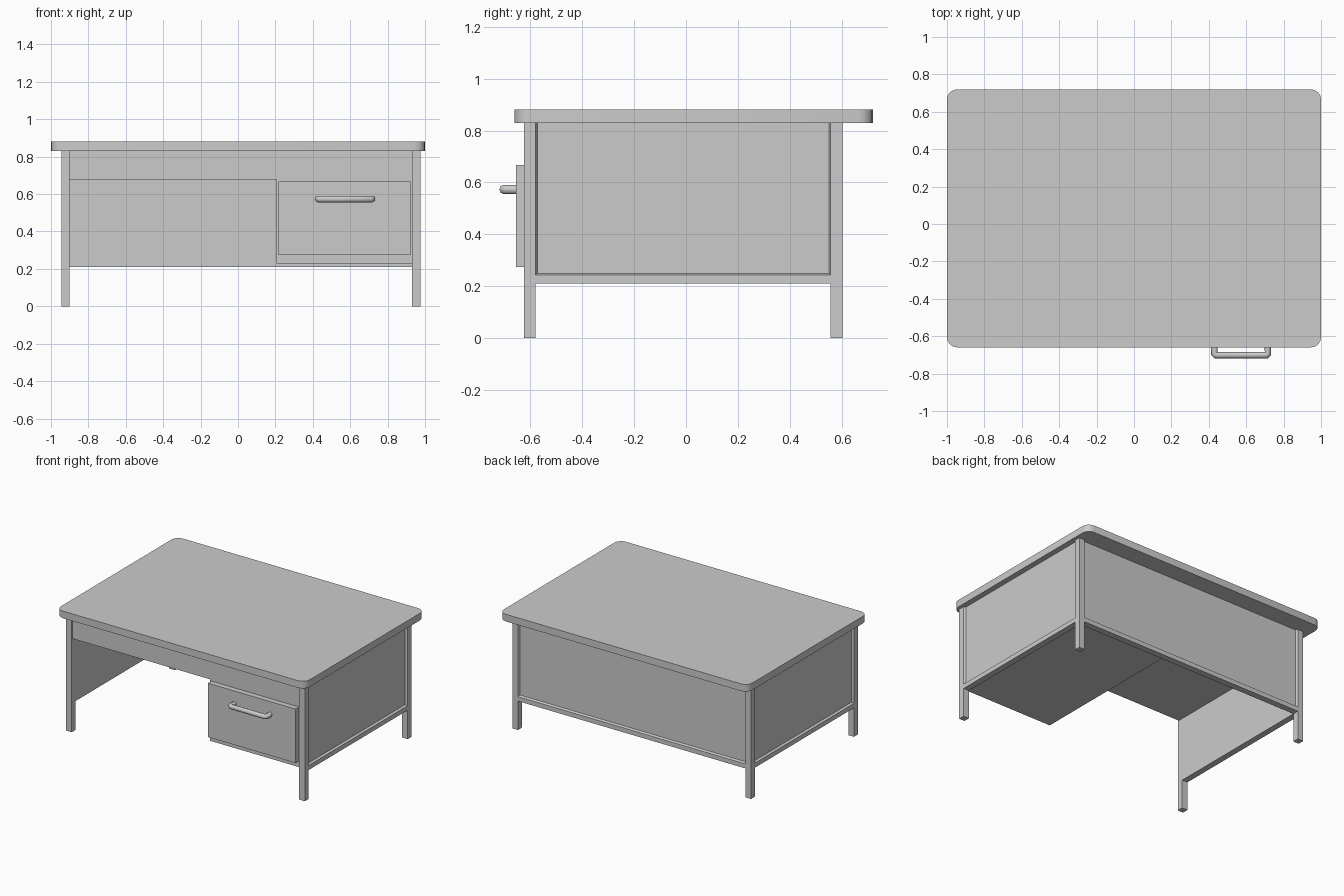
import bpy, bmesh
from mathutils import Vector

if "Cube" in bpy.data.objects:
    bpy.data.objects.remove(bpy.data.objects["Cube"])


def make_object(name, bm):
    mesh = bpy.data.meshes.new(name)
    bm.to_mesh(mesh)
    bm.free()
    obj = bpy.data.objects.new(name, mesh)
    bpy.context.collection.objects.link(obj)
    return obj


def box_bmesh(x, y, z):
    bm = bmesh.new()
    bmesh.ops.create_cube(bm, size=1)
    for v in bm.verts:
        v.co = Vector([a + (b - a) * (c + 0.5) for (a, b), c in zip((x, y, z), v.co)])
    return bm


def box(name, x, y, z):
    return make_object(name, box_bmesh(x, y, z))


def recessed_panel(name, x, y, z, outward):
    """Board whose outward face is sunk behind a narrow sloped border."""
    bm = box_bmesh(x, y, z)
    bm.normal_update()
    faces = [f for f in bm.faces if f.normal.dot(Vector(outward)) > 0.9]
    bmesh.ops.inset_region(bm, faces=faces, thickness=0.007, depth=-0.015,
                           use_even_offset=True)
    return make_object(name, bm)


def smooth(obj, angle):
    bpy.ops.object.select_all(action='DESELECT')
    obj.select_set(True)
    bpy.context.view_layer.objects.active = obj
    bpy.ops.object.shade_smooth_by_angle(angle=angle)


TOP, RAIL = 0.83, 0.21
LEFT, RIGHT = (-0.945, -0.90), (0.93, 0.975)
FRONT, BACK = (-0.625, -0.58), (0.557, 0.603)

# Desktop with rounded corners
bm = box_bmesh((-1, 1), (-0.66, 0.72), (TOP, 0.882))
corners = [e for e in bm.edges if abs(e.verts[0].co.z - e.verts[1].co.z) > 0.01]
bmesh.ops.bevel(bm, geom=corners, offset=0.055, segments=4, profile=0.5, affect='EDGES')
smooth(make_object("desktop", bm), 0.6)

# Four legs
for side, xs in (("left", LEFT), ("right", RIGHT)):
    for end, ys in (("front", FRONT), ("back", BACK)):
        box(f"{end}_{side}_leg", xs, ys, (0, TOP))

# Side panels and their bottom rails
for side, xs, d in (("left", LEFT, -1), ("right", RIGHT, 1)):
    span = (FRONT[1], BACK[0])
    recessed_panel(f"{side}_panel", xs, span, (0.243, TOP + 0.007), (d, 0, 0))
    box(f"{side}_rail", xs, span, (RAIL, 0.243))

# Back panel and its bottom rail
width = (LEFT[1], RIGHT[0])
recessed_panel("back_panel", width, BACK, (0.243, TOP + 0.007), (0, 1, 0))
box("back_rail", width, BACK, (RAIL, 0.243))

# Closed apron box under the desktop
box("apron", width, (-0.615, BACK[0]), (0.677, TOP))

# Drawer pedestal, drawer front
box("pedestal", (0.207, RIGHT[0]), (-0.615, BACK[0]), (0.23, 0.677))
box("drawer_front", (0.217, 0.922), (-0.655, -0.612), (0.275, 0.667))

# Drawer handle: round bar bent into a bracket
curve = bpy.data.curves.new("drawer_handle", 'CURVE')
curve.dimensions = '3D'
curve.bevel_depth = 0.018
curve.bevel_resolution = 2
curve.use_fill_caps = True
path = [(0.429, -0.65), (0.429, -0.694), (0.437, -0.702),
        (0.708, -0.702), (0.716, -0.694), (0.716, -0.65)]
spline = curve.splines.new('POLY')
spline.points.add(len(path) - 1)
for p, (x, y) in zip(spline.points, path):
    p.co = (x, y, 0.573, 1)
handle = bpy.data.objects.new("drawer_handle", curve)
bpy.context.collection.objects.link(handle)
bpy.context.view_layer.objects.active = handle
bpy.ops.object.select_all(action='DESELECT')
handle.select_set(True)
bpy.ops.object.convert(target='MESH')
smooth(bpy.context.view_layer.objects.active, 0.9)
